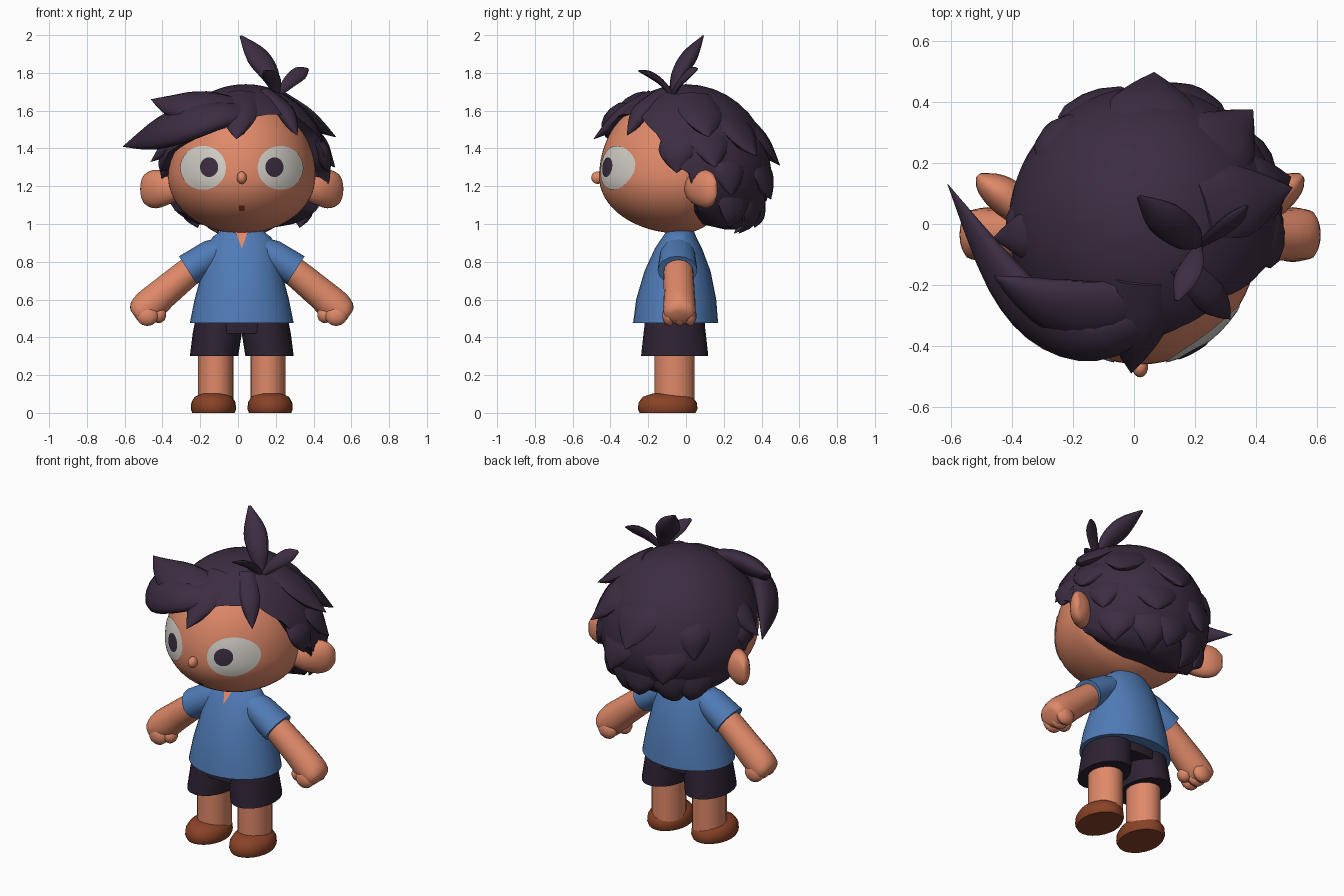
import bpy, bmesh
from math import sin, cos, pi, radians, acos, sqrt
from mathutils import Vector as V

cube = bpy.data.objects.get("Cube")
if cube:
    bpy.data.objects.remove(cube, do_unlink=True)


def material(name, rgb):
    m = bpy.data.materials.new(name)
    m.use_nodes = True
    m.diffuse_color = (*rgb, 1)
    m.node_tree.nodes["Principled BSDF"].inputs["Base Color"].default_value = (*rgb, 1)
    return m


SKIN = material("skin", (0.74, 0.25, 0.14))
HAIR = material("dark purple hair", (0.045, 0.026, 0.053))
SHIRT = material("blue cloth", (0.08, 0.2, 0.47))
SHORTS = material("dark shorts cloth", (0.027, 0.016, 0.032))
SHOE = material("brown leather", (0.25, 0.055, 0.02))
WHITE = material("eye white", (0.66, 0.63, 0.58))
MOUTH = material("mouth red", (0.25, 0.04, 0.02))

MID = 0.02                       # mirror line of the body
HEAD = V((MID, -0.03, 1.25))     # head centre
HEAD_X, HEAD_Y, HEAD_BACK, HEAD_UP, HEAD_LOW = 0.39, 0.43, 0.27, 0.46, 0.30
CAP = V((0.04, 0, 1.27))         # hair centre
CAP_X, CAP_FRONT, CAP_BACK, CAP_UP, CAP_LOW = 0.45, 0.475, 0.45, 0.47, 0.37


def finish(bm, name, mat, angle=40, closed=True):
    if closed:
        bmesh.ops.remove_doubles(bm, verts=bm.verts, dist=0.0005)
        bmesh.ops.recalc_face_normals(bm, faces=bm.faces)
    me = bpy.data.meshes.new(name)
    bm.to_mesh(me)
    bm.free()
    me.materials.append(mat)
    ob = bpy.data.objects.new(name, me)
    bpy.context.collection.objects.link(ob)
    bpy.ops.object.select_all(action='DESELECT')
    ob.select_set(True)
    bpy.context.view_layer.objects.active = ob
    bpy.ops.object.shade_smooth_by_angle(angle=radians(angle))


def bridge(bm, rings):
    for a, b in zip(rings, rings[1:]):
        n = len(a)
        for i in range(n):
            bm.faces.new((a[i], a[(i + 1) % n], b[(i + 1) % n], b[i]))


def refine(rows, k):
    """Catmull-Rom curve through rows of numbers."""
    out = []
    last = len(rows) - 1
    for i in range(last):
        quad = (rows[max(i - 1, 0)], rows[i], rows[i + 1], rows[min(i + 2, last)])
        for t in [j / k for j in range(k)]:
            out.append([b + t / 2 * (c - a + t * (2 * a - 5 * b + 4 * c - d + t * (3 * b - 3 * c + d - a)))
                        for a, b, c, d in zip(*quad)])
    return out + [rows[-1]]


def tube(name, mat, path, sizes, normal=None, axis=None, n=16, angle=40, fine=1):
    """Loft of ellipses; sizes are (width, thickness), thickness along normal."""
    bm = bmesh.new()
    rows = refine([[*p, *s] for p, s in zip(path, sizes)], fine)
    path = [V(r[:3]) for r in rows]
    rings = []
    for i, (p, r) in enumerate(zip(path, rows)):
        w, th = max(r[3], 0.001), max(r[4], 0.001)
        t = V(axis) if axis else path[min(i + 1, len(path) - 1)] - path[max(i - 1, 0)]
        t.normalize()
        side = t.cross(V(normal) if normal else p - HEAD).normalized()
        up = side.cross(t)
        rings.append([bm.verts.new(p + side * w * cos(2 * pi * k / n) + up * th * sin(2 * pi * k / n))
                      for k in range(n)])
    bridge(bm, rings)
    bm.faces.new(rings[0])
    bm.faces.new(rings[-1])
    finish(bm, name, mat, angle)


def ball(name, mat, loc, scale, seg=20):
    bm = bmesh.new()
    bmesh.ops.create_uvsphere(bm, u_segments=seg, v_segments=seg // 2, radius=1)
    bmesh.ops.scale(bm, vec=scale, verts=bm.verts)
    bmesh.ops.translate(bm, vec=loc, verts=bm.verts)
    finish(bm, name, mat)


# Head: egg with a flatter chin
bm = bmesh.new()
bmesh.ops.create_uvsphere(bm, u_segments=64, v_segments=32, radius=1)
for v in bm.verts:
    x, y, z = v.co
    v.co = HEAD + V((x * HEAD_X, y * (HEAD_BACK if y > 0 else HEAD_Y),
                     z * (HEAD_UP if z > 0 else HEAD_LOW)))
finish(bm, "head", SKIN)


def face_point(x, z, lift):
    dx, dz = x - HEAD.x, z - HEAD.z
    rest = 1 - (dx / HEAD_X) ** 2 - (dz / (HEAD_UP if dz > 0 else HEAD_LOW)) ** 2
    return HEAD + V((dx, -HEAD_Y * sqrt(max(rest, 0)), dz)) * lift


def face_patch(name, mat, x, z, rx, rz, lift, seg=32, turn=0):
    """Thin plate that follows the front of the head."""
    bm = bmesh.new()
    rings = [[bm.verts.new(face_point(x + rx * k / 5 * cos(a), z + rz * k / 5 * sin(a), lift))
              for a in [turn + 2 * pi * i / seg for i in range(seg)]] for k in range(1, 6)]
    bridge(bm, rings)
    bm.faces.new(rings[0])
    bm.normal_update()
    for f in bm.faces:
        if f.normal.y > 0:
            f.normal_flip()
    finish(bm, name, mat, closed=False)


for s, side in ((1, "left"), (-1, "right")):
    face_patch(side + "_eye", WHITE, MID + s * 0.203, 1.297, 0.12, 0.115, 1.01)
    face_patch(side + "_pupil", HAIR, MID + s * 0.17, 1.30, 0.047, 0.051, 1.018)
face_patch("mouth", MOUTH, MID, 1.085, 0.022, 0.022, 1.01, 4, pi / 4)
ball("nose", SKIN, (MID, -0.468, 1.245), (0.026, 0.034, 0.033))

# Hair cap: dome trimmed along a hairline given as (azimuth from front, height)
HAIRLINE = [(-180, 0.97), (-150, 0.98), (-125, 1.0), (-108, 1.04), (-98, 1.08), (-92, 1.27),
            (-80, 1.29), (-68, 1.38), (-50, 1.43), (-30, 1.48), (-8, 1.55), (20, 1.58), (48, 1.58),
            (70, 1.47), (83, 1.31), (92, 1.27), (98, 1.08), (108, 1.04), (125, 1.0), (150, 0.98), (180, 0.97)]


def hairline(az):
    for (a, za), (b, zb) in zip(HAIRLINE, HAIRLINE[1:]):
        if a <= az <= b:
            return za + (zb - za) * (az - a) / (b - a)


def cap_point(az, z, out=1.0):
    h = (z - CAP.z) / (CAP_UP if z > CAP.z else CAP_LOW)
    r = sqrt(max(1 - h * h, 0)) * out
    c = cos(radians(az))
    return V((CAP.x + CAP_X * r * sin(radians(az)),
              CAP.y - (CAP_FRONT if c > 0 else CAP_BACK) * r * c, z))


AZIMUTHS = [4 * i - 180 for i in range(90)]
rings = []
for j in range(16):
    ring = []
    for az in AZIMUTHS:
        h = (hairline(az) - CAP.z) / (CAP_UP if hairline(az) > CAP.z else CAP_LOW)
        level = cos(acos(h) * max(j / 15, 0.002))
        ring.append(cap_point(az, CAP.z + level * (CAP_UP if level > 0 else CAP_LOW)))
    rings.append(ring)
# close the underside around the neck
rings.append([cap_point(az, hairline(az), 0.8) for az in AZIMUTHS])
rings.append([V((MID + 0.08 * sin(radians(az)), -0.08 * cos(radians(az)), 1.0)) for az in AZIMUTHS])
bm = bmesh.new()
rings = [[bm.verts.new(p) for p in ring] for ring in rings]
bridge(bm, rings)
bm.faces.new(rings[0])
bm.faces.new(rings[-1])
finish(bm, "hair_cap", HAIR, 60)


# Pointed locks growing out of the cap: azimuth, root height, tip height, flare, half width
def lock(name, az, root, tip, out, width=0.1, sweep=0):
    steps = ((0, 0.89), (0.4, 0.95), (0.75, 0.455 + out / 2), (1, out))
    path = [cap_point(az + sweep * t, root + (tip - root) * t, o) for t, o in steps]
    tube(name, HAIR, path, [(width * 0.8, 0.02), (width, 0.035), (width * 0.6, 0.03), (0.001, 0.001)],
         n=10, angle=60, fine=3)


LOCKS = [(104, 1.68, 1.46, 1.2, 0.12), (108, 1.52, 1.30, 1.11, 0.11), (137, 1.58, 1.36, 1.16, 0.12),
         (177, 1.56, 1.31, 1.11, 0.14), (160, 1.36, 1.13, 1.15, 0.13), (203, 1.36, 1.12, 1.12, 0.13),
         (-135, 1.5, 1.27, 1.02), (122, 1.38, 1.15, 1.08),
         (-85, 1.52, 1.33, 1.13, 0.08), (-90, 1.42, 1.24, 0.99, 0.08), (84, 1.47, 1.27, 1.0),
         (-6, 1.69, 1.45, 1.12), (43, 1.7, 1.47, 0.99, 0.06)]
for i, spec in enumerate(LOCKS):
    lock(f"hair_lock_{i}", *spec)
for i in range(5):
    lock(f"nape_lock_{i}", 132 + 24 * i, 1.2, 0.95 if i % 2 else 0.98, 1.3, 0.11, 6 if i % 2 else -4)

# Swept fringe and the tuft on top
tube("swept_fringe", HAIR, [(0.16, -0.22, 1.6), (-0.08, -0.36, 1.58), (-0.27, -0.33, 1.53),
                            (-0.43, -0.17, 1.48), (-0.61, 0.13, 1.41)],
     [(0.04, 0.02), (0.09, 0.05), (0.115, 0.06), (0.1, 0.05), (0.001, 0.001)], n=12, angle=60, fine=4)
tube("upper_fringe", HAIR, [(0.18, -0.18, 1.6), (-0.08, -0.28, 1.62), (-0.24, -0.27, 1.62),
                            (-0.36, -0.22, 1.63), (-0.46, -0.17, 1.66)],
     [(0.04, 0.02), (0.11, 0.05), (0.11, 0.055), (0.065, 0.04), (0.001, 0.001)], n=12, angle=60, fine=4)
TUFT = V((0.21, -0.07, 1.68))
tube("tall_tuft", HAIR, [TUFT, (0.17, -0.04, 1.79), (0.1, 0.02, 1.89), (0.015, 0.09, 1.995)],
     [(0.012, 0.012), (0.055, 0.035), (0.065, 0.04), (0.008, 0.004)], (0.5, -0.8, 0), n=10, angle=60, fine=4)
tube("side_tuft", HAIR, [TUFT, (0.27, -0.03, 1.75), (0.33, 0.02, 1.80), (0.37, 0.06, 1.82)],
     [(0.012, 0.012), (0.035, 0.015), (0.04, 0.015), (0.008, 0.004)], (0.3, -0.7, 0.5), n=10, fine=3)
tube("front_tuft", HAIR, [TUFT, (0.19, -0.13, 1.75), (0.165, -0.19, 1.79), (0.14, -0.25, 1.81)],
     [(0.012, 0.012), (0.04, 0.015), (0.04, 0.015), (0.008, 0.004)], (-0.3, 0.4, 0.8), n=10, fine=3)

# Torso
UP, FRONT = (0, 0, 1), (0, -1, 0)
tube("neck", SKIN, [(MID, -0.03, 0.88), (MID, -0.03, 1.02)], [(0.085, 0.06)] * 2, FRONT, UP)
BODY = [(0.475, 0.275, 0.225, -0.055), (0.6, 0.25, 0.212, -0.052), (0.75, 0.21, 0.175, -0.045),
        (0.87, 0.185, 0.125, -0.04), (0.93, 0.155, 0.09, -0.035), (0.965, 0.11, 0.07, -0.03)]
tube("shirt", SHIRT, [(MID, y, z) for z, w, d, y in BODY], [(w, d) for z, w, d, y in BODY], FRONT, UP, 32)
tube("shorts_waist", SHORTS, [(MID, -0.06, 0.42), (MID, -0.06, 0.5)], [(0.25, 0.16), (0.24, 0.16)], FRONT, UP, 24)

# Open collar: a thin skin plate along the shirt front
bm = bmesh.new()
tip = bm.verts.new((MID, -0.171, 0.87))
a, b = [[bm.verts.new((MID + s * w, y, z)) for s in (-1, 1)]
        for w, y, z in ((0.022, -0.131, 0.93), (0.04, -0.106, 0.966))]
bm.faces.new((tip, a[1], a[0]))
bm.faces.new((a[0], a[1], b[1], b[0]))
finish(bm, "open_collar", SKIN, closed=False)

# Paired parts
for s, side in ((1, "left_"), (-1, "right_")):
    def at(x, y, z):
        return (MID + s * x, y, z)

    tube(side + "ear", SKIN, [at(0.32, 0.03, 1.2), at(0.39, 0.055, 1.19), at(0.455, 0.1, 1.185),
                              at(0.505, 0.135, 1.185), at(0.53, 0.16, 1.185)],
         [(0.06, 0.045), (0.085, 0.06), (0.102, 0.06), (0.085, 0.04), (0.04, 0.01)],
         (s * 0.5, -0.85, 0), angle=60, fine=3)
    tube(side + "sleeve", SHIRT, [at(0.06, -0.04, 0.885), at(0.16, -0.045, 0.835), at(0.285, -0.045, 0.755)],
         [(0.06, 0.07), (0.083, 0.095), (0.088, 0.105)], FRONT)
    tube(side + "arm", SKIN, [at(0.2, -0.04, 0.81), at(0.3, -0.04, 0.73), at(0.42, -0.035, 0.63),
                              at(0.5, -0.035, 0.56), at(0.555, -0.035, 0.525), at(0.57, -0.035, 0.515)],
         [(0.07, 0.075), (0.077, 0.08), (0.083, 0.082), (0.088, 0.086), (0.065, 0.08), (0.03, 0.05)],
         FRONT, angle=60, fine=2)
    for i in range(3):
        ball(f"{side}finger_{i}", SKIN, at(0.5, -0.09 + 0.055 * i, 0.515), (0.06, 0.036, 0.055), 14)
    ball(side + "thumb", SKIN, at(0.44, -0.06, 0.52), (0.042, 0.045, 0.045), 14)
    tube(side + "shorts_leg", SHORTS, [at(0.12, -0.06, 0.5), at(0.13, -0.06, 0.42), at(0.147, -0.06, 0.30)],
         [(0.124, 0.155), (0.13, 0.165), (0.128, 0.178)], FRONT, UP, 20)
    tube(side + "leg", SKIN, [at(0.138, -0.06, 0.05), at(0.138, -0.06, 0.4)], [(0.093, 0.106)] * 2, FRONT, UP, 20)
    tube(side + "shoe", SHOE, [at(0.15, -0.097, z) for z in (0, 0.02, 0.055, 0.085, 0.102)],
         [(0.112, 0.148), (0.12, 0.158), (0.117, 0.154), (0.1, 0.132), (0.06, 0.08)], FRONT, UP, 24)
